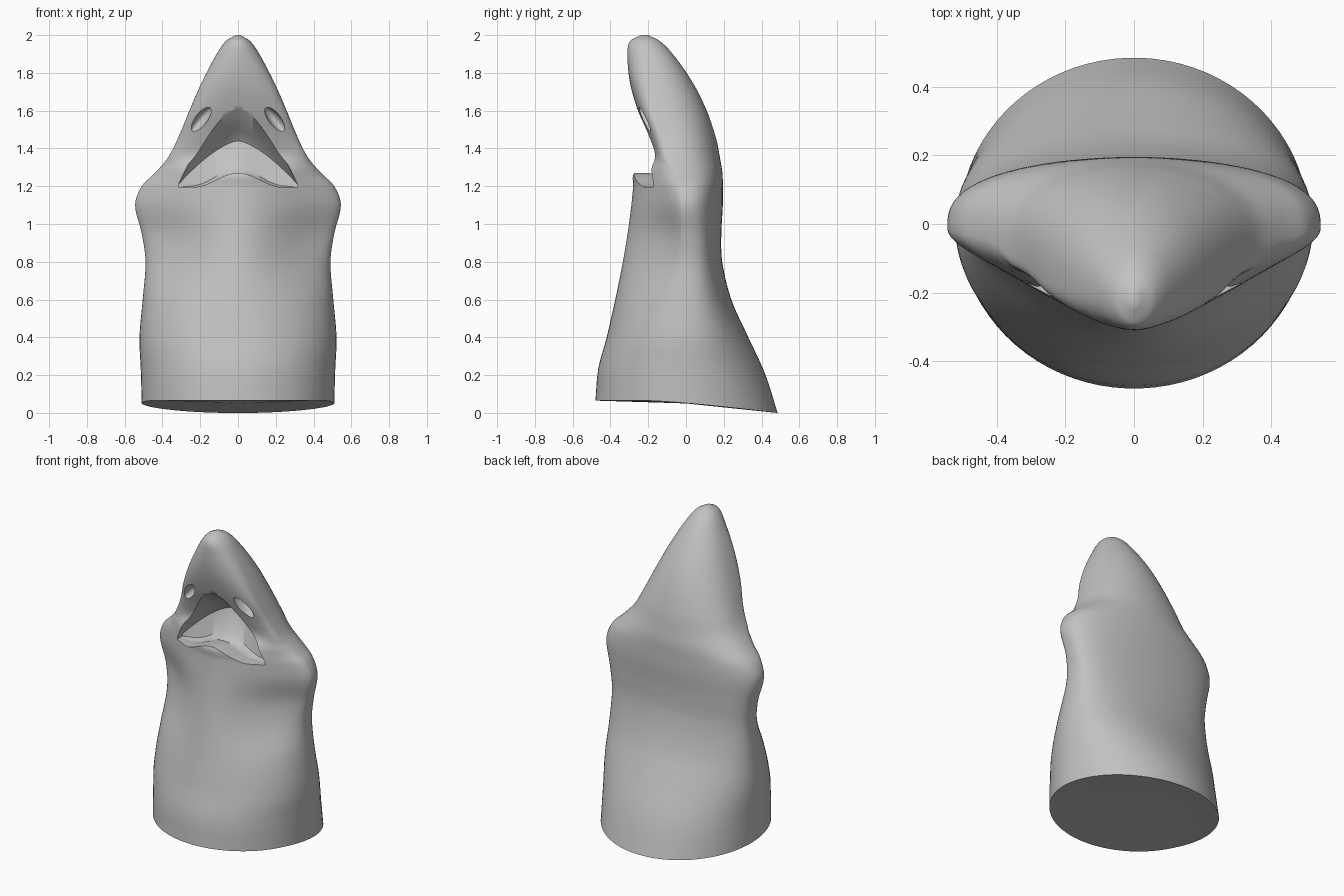
import bpy, bmesh, math
from mathutils import Matrix, Vector

if "Cube" in bpy.data.objects:
    bpy.data.objects.remove(bpy.data.objects["Cube"])

# Cross-sections: z, half width, front y, back y, widest y, front power, back power
ROWS = [
    (0.00, .51, -.48, .485, 0, 1, 1),
    (0.20, .515, -.465, .42, 0, 1, .97),
    (0.40, .522, -.42, .33, 0, 1, .87),
    (0.60, .505, -.375, .24, 0, 1.25, .74),
    (0.80, .49, -.335, .192, 0, 2.0, .63),
    (0.95, .51, -.31, .187, -.003, 2.4, .63),
    (1.10, .545, -.29, .195, -.01, 2.2, .75),
    (1.20, .51, -.28, .195, -.02, 2.0, .72),
    (1.27, .44, -.275, .193, -.035, 1.7, .72),
    (1.35, .372, -.18, .18, -.075, .65, .72),
    (1.45, .32, -.198, .16, -.1, .55, .72),
    (1.60, .258, -.255, .11, -.15, .55, .75),
    (1.75, .192, -.297, .035, -.18, .7, .8),
    (1.90, .113, -.31, -.07, -.2, .9, .9),
    (1.97, .063, -.295, -.14, -.21, 1, 1),
    (2.00, .012, -.24, -.2, -.22, 1, 1),
]


def slope(i, k):
    a, b = ROWS[max(i - 1, 0)], ROWS[min(i + 1, len(ROWS) - 1)]
    return (b[k] - a[k]) / (b[0] - a[0])


def section(i, t):
    """Smooth blend between row i and row i + 1."""
    a, b = ROWS[i], ROWS[i + 1]
    h = b[0] - a[0]
    out = [a[0] + h * t]
    for k in range(1, 7):
        out.append((2*t**3 - 3*t*t + 1) * a[k] + (t**3 - 2*t*t + t) * h * slope(i, k)
                   + (3*t*t - 2*t**3) * b[k] + (t**3 - t*t) * h * slope(i + 1, k))
    return out


def front_shape(s, power):
    """Round to flat below 1, pinched with blunt sides above 1."""
    if power <= 1:
        return s ** power
    k = (power - 1) / 2.4
    return (1 - k) * s + k * s ** 5


def make_object(name, bm):
    bmesh.ops.recalc_face_normals(bm, faces=bm.faces)
    me = bpy.data.meshes.new(name)
    bm.to_mesh(me)
    bm.free()
    ob = bpy.data.objects.new(name, me)
    bpy.context.collection.objects.link(ob)
    return ob


def bridge(bm, rings):
    n = len(rings[0])
    for a, b in zip(rings, rings[1:]):
        for j in range(n):
            k = (j + 1) % n
            bm.faces.new((a[j], a[k], b[k], b[j]))


def fan(bm, ring, co):
    c = bm.verts.new(co)
    for j in range(len(ring)):
        bm.faces.new((ring[j], ring[(j + 1) % len(ring)], c))


# Head and neck: one lofted body with a slanted base
N, STEPS = 80, 5
bm = bmesh.new()
rings = []
levels = [section(i, s / STEPS) for i in range(len(ROWS) - 1) for s in range(STEPS)]
levels.append(list(ROWS[-1]))
for z, w, yf, yb, yc, ef, eb in levels:
    ring = []
    for j in range(N):
        a = 2 * math.pi * (j + .5) / N
        c, s = math.cos(a), math.sin(a)
        y = yc + ((yb - yc) * s ** eb if s > 0 else (yf - yc) * front_shape(-s, ef))
        lift = .065 * (1 - min(1, max(0, (y + .2) / .68)) ** 1.3)
        ring.append(bm.verts.new((w * c, y, z + lift * max(0, 1 - z / .4))))
    rings.append(ring)
bridge(bm, rings)
fan(bm, rings[0], (0, 0, .05))
fan(bm, rings[-1], (0, -.22, 2.0))
body = make_object("head_and_neck", bm)

# Mouth cutter: arched opening that curves inward like a bowl
M, HALF = 32, .315
bm = bmesh.new()
rings = []
for depth in range(4):
    top, low = [], []
    for i in range(M + 1):
        x = HALF * (2 * i / M - 1)
        s = abs(x) / HALF
        up = 1.21 + .40 * (1 - s ** 1.7)
        dn = 1.195 + .0375 * (1 + math.cos(math.pi * min(1, s / .75)))
        yu = yl = -.6
        if depth == 1:
            yu, yl = -.14 - .12 * (1 - s ** 1.7), -.2 + .06 * s
        elif depth == 2:
            up = 1.21 + .29 * (1 - s ** 1.5)
            dn -= .01 * (1 - s)
            yu, yl = -.1 - .03 * s * s, -.15 + .02 * s
        elif depth == 3:
            up = 1.21 + .23 * (1 - s ** 1.5)
            dn += .03 * (1 - s)
            yu, yl = -.06 - .06 * s * s, -.10 - .02 * s * s
        top.append(bm.verts.new((x, yu, up)))
        low.append(bm.verts.new((x, yl, dn)))
    rings.append(top + low[::-1])
bridge(bm, rings)
for r in (rings[0], rings[-1]):
    for i in range(M):
        bm.faces.new((r[i], r[i + 1], r[-2 - i], r[-1 - i]))
cutters = [make_object("mouth_cutter", bm)]

# Eye socket cutters: slanted flattened ellipsoids
for side in (-1, 1):
    bm = bmesh.new()
    bmesh.ops.create_uvsphere(bm, u_segments=24, v_segments=14, radius=1)
    m = (Matrix.Translation(Vector((side * .198, -.225, 1.55)))
         @ Matrix.Rotation(side * -math.radians(38), 4, 'Y')
         @ Matrix.Diagonal((.032, .06, .09, 1)))
    bmesh.ops.transform(bm, matrix=m, verts=bm.verts)
    cutters.append(make_object("eye_socket_cutter", bm))

# Carve the mouth and eye sockets
bpy.context.view_layer.objects.active = body
body.select_set(True)
for cut in cutters:
    mod = body.modifiers.new("carve", 'BOOLEAN')
    mod.operation = 'DIFFERENCE'
    mod.solver = 'EXACT'
    mod.object = cut
    bpy.ops.object.modifier_apply(modifier=mod.name)
    bpy.data.objects.remove(cut)

# Single grey colour, smooth shading with sharp rims
grey = bpy.data.materials.new("plain grey")
grey.diffuse_color = (.54, .54, .54, 1)
grey.use_nodes = True
grey.node_tree.nodes["Principled BSDF"].inputs["Base Color"].default_value = grey.diffuse_color
body.data.materials.clear()
body.data.materials.append(grey)
for p in body.data.polygons:
    p.material_index = 0
bpy.ops.object.shade_smooth_by_angle(angle=math.radians(45))
